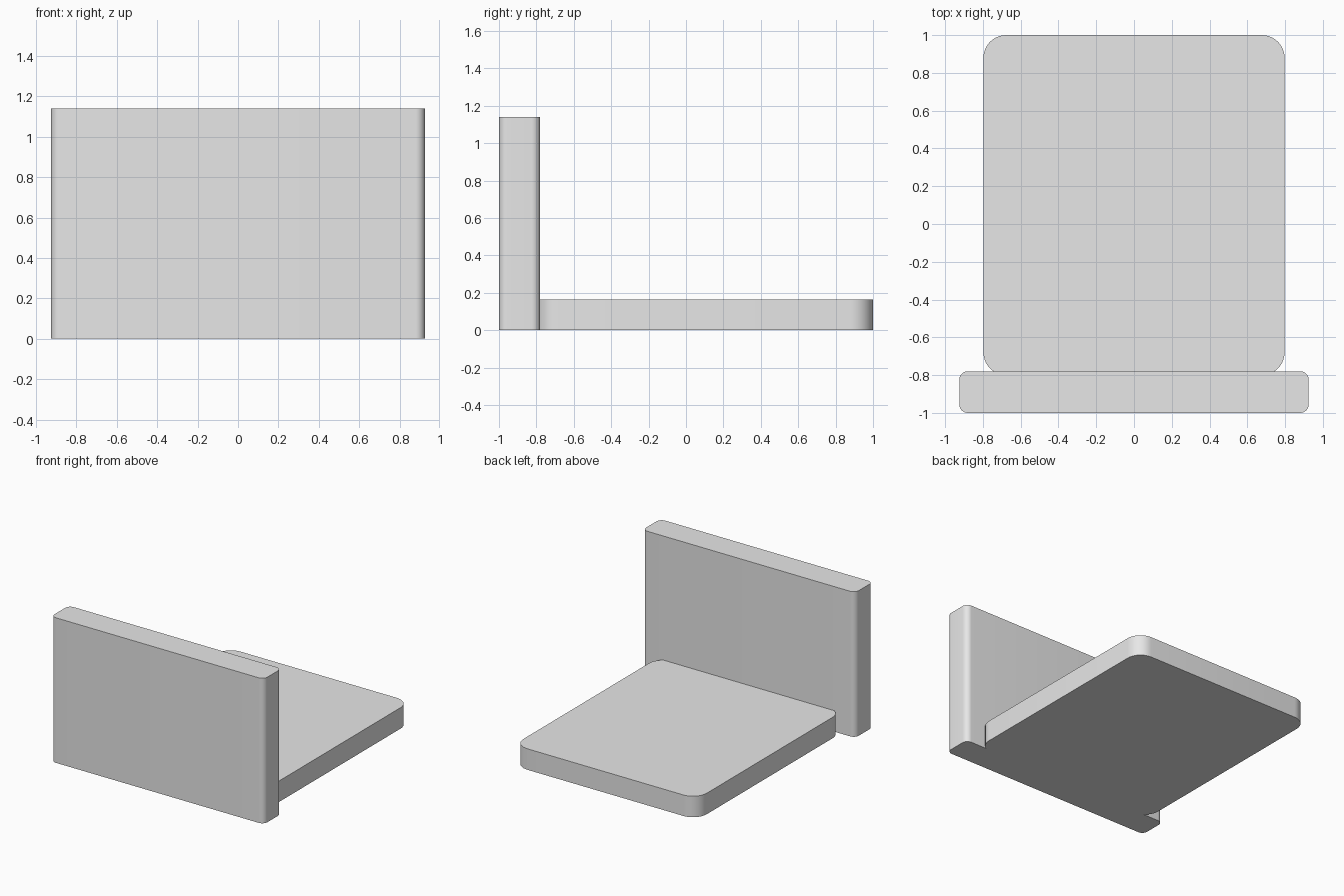
import bpy
import bmesh
from math import cos, sin, pi, radians

cube = bpy.data.objects.get("Cube")
if cube:
    bpy.data.objects.remove(cube, do_unlink=True)

grey = bpy.data.materials.new("light grey")
grey.use_nodes = True
grey.diffuse_color = (0.8, 0.8, 0.8, 1)
grey.node_tree.nodes["Principled BSDF"].inputs["Base Color"].default_value = (0.8, 0.8, 0.8, 1)


def rounded_slab(name, half_width, y_min, y_max, height, radius, steps=10):
    """Extrude a rounded rectangle upward from the ground."""
    bm = bmesh.new()
    right, back, front = half_width - radius, y_max - radius, y_min + radius
    corners = [(right, back), (-right, back), (-right, front), (right, front)]
    outline = []
    for i, (cx, cy) in enumerate(corners):
        for s in range(steps + 1):
            a = (i + s / steps) * pi / 2
            outline.append(bm.verts.new((cx + radius * cos(a), cy + radius * sin(a), 0)))
    base = bm.faces.new(outline)
    top = bmesh.ops.extrude_face_region(bm, geom=[base])["geom"]
    bmesh.ops.translate(bm, vec=(0, 0, height),
                        verts=[v for v in top if isinstance(v, bmesh.types.BMVert)])
    bmesh.ops.recalc_face_normals(bm, faces=bm.faces)
    mesh = bpy.data.meshes.new(name)
    bm.to_mesh(mesh)
    bm.free()
    mesh.materials.append(grey)
    obj = bpy.data.objects.new(name, mesh)
    bpy.context.collection.objects.link(obj)
    bpy.ops.object.select_all(action="DESELECT")
    obj.select_set(True)
    bpy.context.view_layer.objects.active = obj
    bpy.ops.object.shade_smooth_by_angle(angle=radians(40))
    return obj


# Upright panel across the front, flat mattress slab behind it
rounded_slab("headboard", 0.925, -1.0, -0.78, 1.14, 0.045)
rounded_slab("mattress", 0.797, -0.80, 1.0, 0.165, 0.12)
